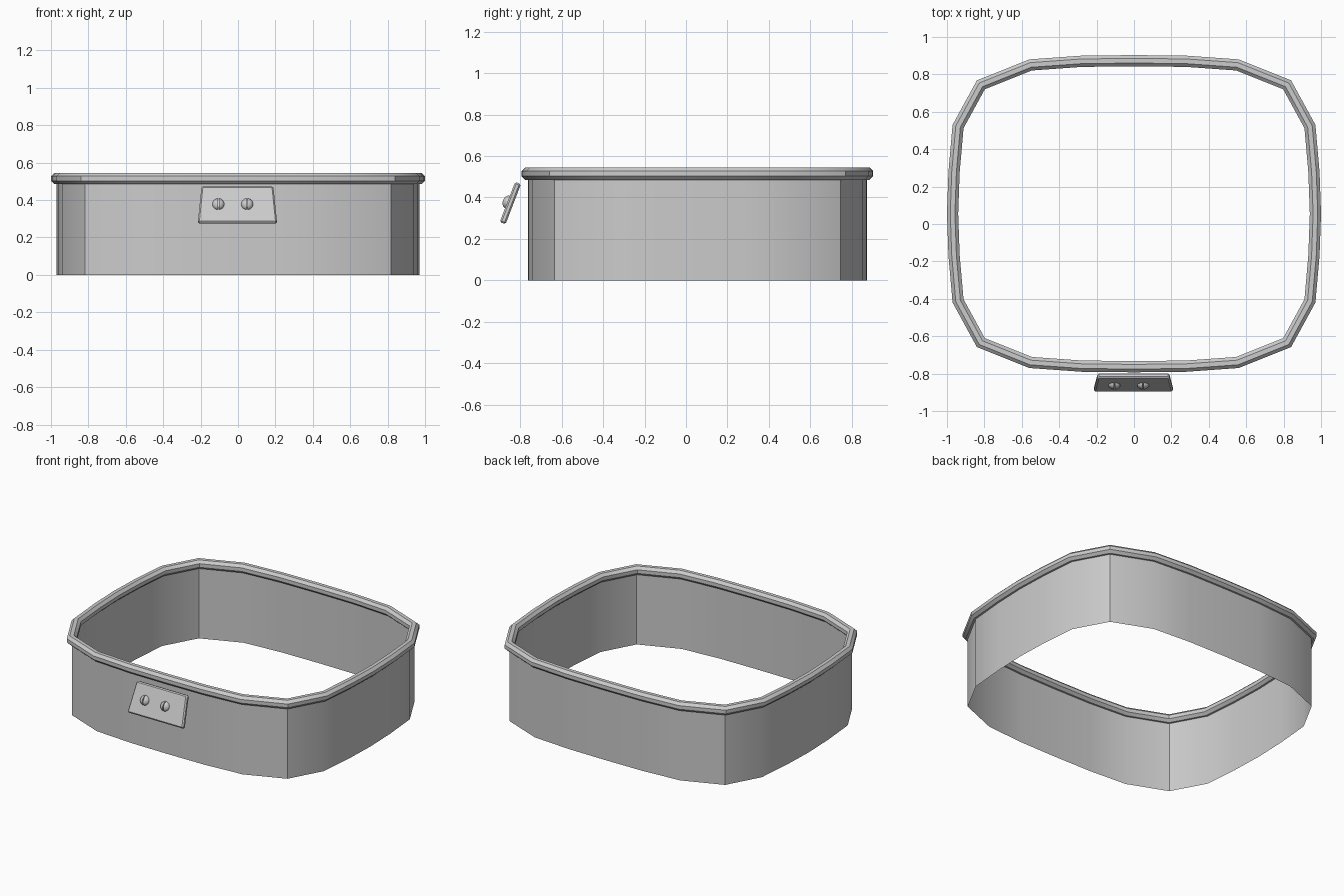
import bpy, bmesh, math
from mathutils import Matrix, Vector

if "Cube" in bpy.data.objects:
    bpy.data.objects.remove(bpy.data.objects["Cube"], do_unlink=True)

metal = bpy.data.materials.new("grey metal")
metal.use_nodes = True
GREY = (0.6, 0.6, 0.6, 1)
metal.diffuse_color = GREY
metal.node_tree.nodes["Principled BSDF"].inputs["Base Color"].default_value = GREY


def finish(bm, name, recalc=True):
    if recalc:
        bmesh.ops.recalc_face_normals(bm, faces=bm.faces)
    mesh = bpy.data.meshes.new(name)
    bm.to_mesh(mesh)
    bm.free()
    ob = bpy.data.objects.new(name, mesh)
    bpy.context.collection.objects.link(ob)
    mesh.materials.append(metal)
    bpy.ops.object.select_all(action='DESELECT')
    ob.select_set(True)
    bpy.context.view_layer.objects.active = ob
    bpy.ops.object.shade_smooth_by_angle(angle=math.radians(30))
    return ob


# Rounded-square outline: one quadrant, mirrored to the other three
CENTRE_Y = 0.055
QUAD = [(1.0, 0), (0.992, 0.225), (0.97, 0.475), (0.84, 0.713),
        (0.56, 0.825), (0.28, 0.845), (0, 0.848)]
half = QUAD + [(-x, y) for x, y in reversed(QUAD[:-1])]
outline = [Vector(p) for p in half + [(x, -y) for x, y in reversed(half[1:-1])]]


def offset_outline(d):
    """Outline moved inward by d with mitred corners."""
    result = []
    n = len(outline)
    for i, p in enumerate(outline):
        a = (p - outline[i - 1]).normalized()
        b = (outline[(i + 1) % n] - p).normalized()
        na, nb = Vector((-a.y, a.x)), Vector((-b.y, b.x))
        result.append(p + (na + nb) * d / (1 + na.dot(nb)))
    return result


def sweep(name, profile, closed):
    """Skin a profile of (inward offset, height) around the outline."""
    bm = bmesh.new()
    rings = [[bm.verts.new((p.x, p.y + CENTRE_Y, z)) for p in offset_outline(d)]
             for d, z in profile]
    pairs = list(zip(rings, rings[1:]))
    if closed:
        pairs.append((rings[-1], rings[0]))
    for low, high in pairs:
        for i in range(len(low)):
            j = (i + 1) % len(low)
            bm.faces.new((low[i], low[j], high[j], high[i]))
    return finish(bm, name, recalc=closed)


# Thin wall and the rolled rim sitting over its top edge
sweep("wall", [(0.03, 0), (0.03, 0.515)], False)
R = 0.03 / math.cos(math.pi / 8)
sweep("rim", [(0.03 + R * math.cos(math.pi * (k + 0.5) / 4),
               0.515 + R * math.sin(math.pi * (k + 0.5) / 4)) for k in range(8)], True)

# Tilted plate on the front, slightly wider at the bottom
tilt = Matrix.Translation((-0.003, -0.847, 0.373)) @ Matrix.Rotation(math.radians(-21), 4, 'X')
T = 0.015
bm = bmesh.new()
bmesh.ops.create_cube(bm, size=2)
for v in bm.verts:
    v.co = (v.co.x * (0.202 - 0.01 * v.co.z), v.co.y * T, v.co.z * 0.104)
bmesh.ops.bevel(bm, geom=bm.edges[:], offset=0.008, segments=1, affect='EDGES')
plate = finish(bm, "plate")
plate.matrix_world = tilt

# Two domed screw heads, each split by a vertical slot
for name, x in (("right_screw", -0.102), ("left_screw", 0.052)):
    bm = bmesh.new()
    for side in (-1, 1):
        part = bmesh.new()
        bmesh.ops.create_uvsphere(part, u_segments=20, v_segments=12, radius=0.032)
        for normal, point in (((side, 0, 0), (side * 0.003, 0, 0)),
                              ((0, -1, 0), (0, 0, 0))):
            cut = bmesh.ops.bisect_plane(
                part, geom=part.verts[:] + part.edges[:] + part.faces[:],
                plane_co=point, plane_no=normal, clear_inner=True)
            edges = [e for e in cut["geom_cut"] if isinstance(e, bmesh.types.BMEdge)]
            bmesh.ops.holes_fill(part, edges=edges)
        temp = bpy.data.meshes.new("temp")
        part.to_mesh(temp)
        part.free()
        bm.from_mesh(temp)
        bpy.data.meshes.remove(temp)
    bmesh.ops.scale(bm, vec=(1, 0.75, 1), verts=bm.verts)
    screw = finish(bm, name)
    screw.matrix_world = tilt @ Matrix.Translation((x, -T + 0.001, 0))
